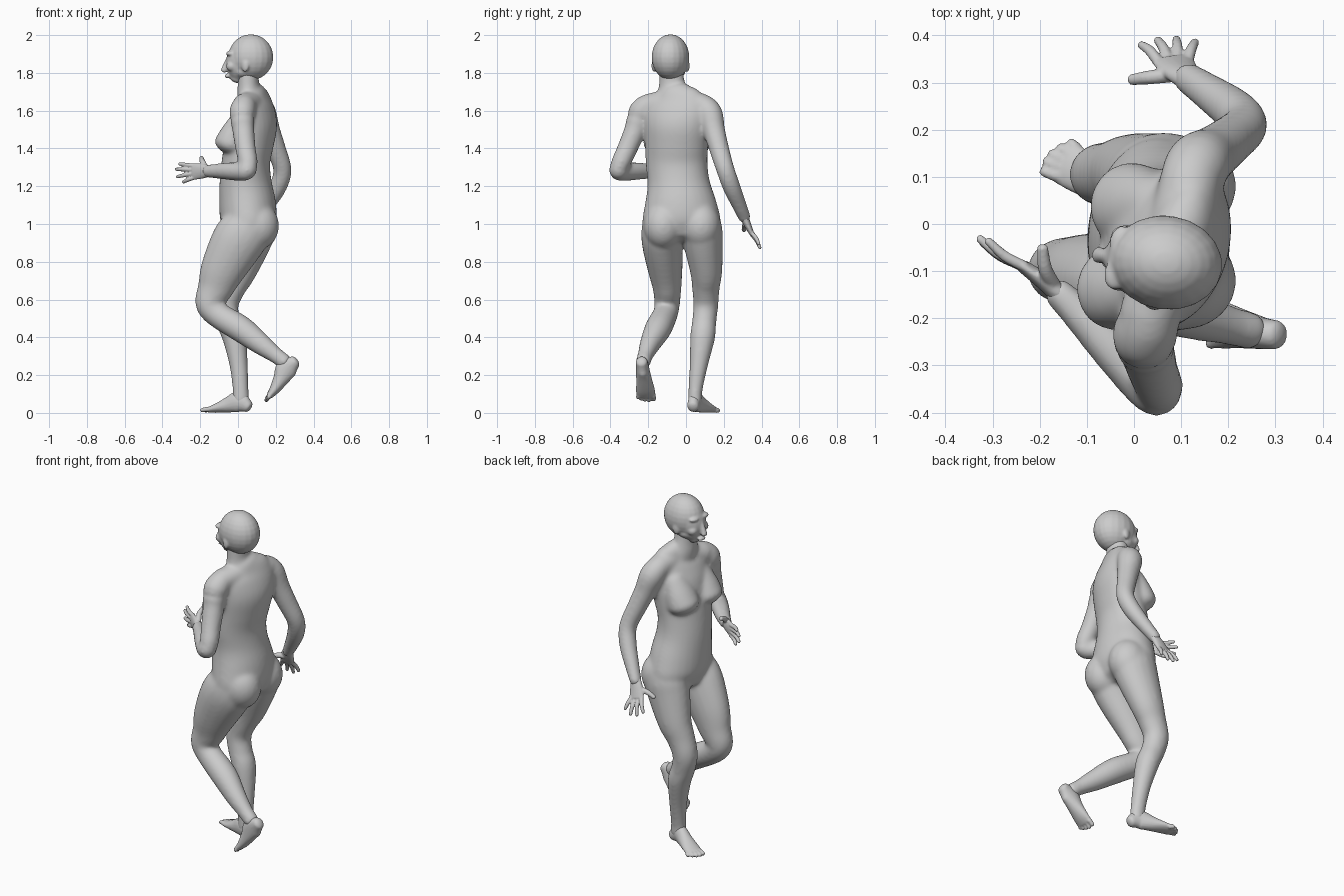
import bpy, bmesh
from math import sin, cos, pi, radians
from mathutils import Vector, Matrix


def spline(rows, steps=4):
    """Catmull-Rom interpolation through rows of equal length."""
    out = []
    for i in range(len(rows) - 1):
        p0, p1, p2, p3 = rows[max(i - 1, 0)], rows[i], rows[i + 1], rows[min(i + 2, len(rows) - 1)]
        for k in range(steps):
            t = k / steps
            out.append([0.5 * (2 * b + (c - a) * t + (2 * a - 5 * b + 4 * c - d) * t * t
                               + (3 * b - a - 3 * c + d) * t ** 3)
                        for a, b, c, d in zip(p0, p1, p2, p3)])
    return out + [list(rows[-1])]


def tube(bm, rows, side=None, sides=18, dome=0.6, pad=0.0):
    """Round-ended loft. Row: x, y, z, half width, [half depth, [yaw of the width axis]].
    pad makes up for the shrinkage of thin parts when the skin is softened."""
    full = []
    for r in rows:
        r = list(r)
        if len(r) == 4:
            r.append(r[3])
        if len(r) == 5:
            r.append(0)
        r[3] += pad / r[3]
        r[4] += pad / r[4]
        full.append(r)
    st = spline(full)
    pts = [Vector(s[:3]) for s in st]
    rings = []
    n = len(st)
    for i, s in enumerate(st):
        t = (pts[min(i + 1, n - 1)] - pts[max(i - 1, 0)]).normalized()
        ref = Vector(side) if side else Vector((sin(radians(s[5])), cos(radians(s[5])), 0))
        u = (ref - t * ref.dot(t)).normalized()
        ext = min(s[3], s[4]) * dome
        caps = [(pts[i] + t * ext * sin(a) * (-1 if i == 0 else 1), u, t.cross(u),
                 s[3] * cos(a), s[4] * cos(a)) for a in (0.5, 1.0, 1.4)]
        if i == 0:
            rings += caps[::-1]
        rings.append((pts[i], u, t.cross(u), s[3], s[4]))
        if i == n - 1:
            rings += caps
    loops = [[bm.verts.new(c + u * a * cos(2 * pi * k / sides) + v * b * sin(2 * pi * k / sides))
              for k in range(sides)] for c, u, v, a, b in rings]
    for l0, l1 in zip(loops, loops[1:]):
        for k in range(sides):
            j = (k + 1) % sides
            bm.faces.new((l0[k], l0[j], l1[j], l1[k]))
    bm.faces.new(loops[0][::-1])
    bm.faces.new(loops[-1])


def blob(bm, c, r, yaw=0):
    m = Matrix.Translation(c) @ Matrix.Rotation(radians(-yaw), 4, 'Z') @ Matrix.Diagonal((*r, 1))
    bmesh.ops.create_uvsphere(bm, u_segments=20, v_segments=14, radius=1, matrix=m)


def finish(name, bm, voxel, smooth):
    """Fuse the overlapping pieces into one skin."""
    bmesh.ops.recalc_face_normals(bm, faces=bm.faces)
    me = bpy.data.meshes.new(name)
    bm.to_mesh(me)
    bm.free()
    ob = bpy.data.objects.new(name, me)
    bpy.context.collection.objects.link(ob)
    rm = ob.modifiers.new("fuse", 'REMESH')
    rm.mode = 'VOXEL'
    rm.voxel_size = voxel
    rm.use_smooth_shade = True
    sm = ob.modifiers.new("soften", 'SMOOTH')
    sm.factor = 0.5
    sm.iterations = smooth


def digits(bm, bases, tips, r, bend):
    """Fingers or toes between matching base and tip points, bowed by bend."""
    for b, t in zip(bases, tips):
        b, t = Vector(b), Vector(t)
        m = (b + t) / 2 + Vector(bend)
        tube(bm, [(*b, r), (*m, r * 0.95), (*t, r * 0.75)], side=(0.3, 0.2, 0.9), sides=10)


PAD = 0.00022
# torso
bm = bmesh.new()
tube(bm, [(.055, -.022, .98, .205, .135, 0), (.055, -.025, 1.03, .207, .15, 0),
          (.05, -.03, 1.11, .19, .15, 3), (.04, -.04, 1.22, .165, .138, 6),
          (.042, -.05, 1.33, .165, .127, 10), (.06, -.05, 1.43, .17, .127, 14),
          (.08, -.05, 1.53, .177, .122, 18), (.087, -.052, 1.61, .177, .097, 19),
          (.087, -.055, 1.66, .15, .072, 19), (.08, -.065, 1.70, .095, .06, 15)], sides=28)
# shoulder girdle and neck
tube(bm, [(.03, -.20, 1.625, .062), (.085, -.055, 1.645, .065), (.12, .09, 1.625, .062)], side=(0, 0, 1), pad=PAD)
tube(bm, [(.055, -.078, 1.81, .06, .055, 8), (.055, -.075, 1.75, .066, .052, 8),
          (.06, -.07, 1.69, .078, .062, 12), (.08, -.06, 1.62, .1, .07, 18)], pad=PAD)
# breasts and buttocks
for x, y in ((-.04, -.135), (-.012, .04)):
    tube(bm, [(x + .06, y, 1.56, .06, .05, 19), (x + .022, y, 1.48, .084, .07, 19),
              (x, y, 1.42, .09, .085, 19)], pad=PAD)
for y in (-.12, .08):
    blob(bm, (.105, y, .99), (.113, .105, .125))
# upper and lower arms
tube(bm, [(.035, -.20, 1.63, .06), (.022, -.24, 1.585, .067), (.028, -.268, 1.5, .056),
          (.04, -.31, 1.4, .05), (.055, -.353, 1.305, .047), (.032, -.348, 1.278, .046),
          (-.05, -.26, 1.28, .042), (-.11, -.195, 1.28, .034), (-.165, -.142, 1.28, .027, .022)],
     side=(0, .3, 1), pad=PAD)
tube(bm, [(.115, .085, 1.63, .06), (.135, .125, 1.585, .066), (.163, .147, 1.5, .056),
          (.2, .175, 1.4, .049), (.235, .208, 1.29, .044), (.213, .24, 1.2, .043),
          (.155, .282, 1.1, .033), (.11, .312, 1.03, .026, .022)], pad=PAD)
# standing leg
tube(bm, [(.07, .065, 1.08, .09, .11), (.07, .082, .98, .107, .128), (.05, .09, .9, .102, .122),
          (.0, .107, .75, .083, .095),
          (-.04, .105, .66, .07, .077), (-.068, .105, .57, .063, .067), (-.05, .096, .48, .061, .062),
          (-.02, .088, .4, .063, .06), (.004, .067, .25, .044, .044), (.014, .05, .12, .031, .037),
          (.016, .048, .06, .031, .04)], pad=PAD)
# trailing leg
tube(bm, [(.065, -.115, 1.08, .09, .11), (.045, -.125, .98, .107, .135), (-.005, -.125, .9, .107, .14),
          (-.08, -.11, .76, .09, .118),
          (-.12, -.1, .66, .073, .094), (-.152, -.1, .58, .065, .072), (-.11, -.11, .522, .063, .066),
          (.015, -.148, .445, .068, .068), (.12, -.19, .365, .051, .054), (.2, -.215, .305, .036, .038),
          (.25, -.227, .267, .034, .036)], pad=PAD)
finish("body", bm, .008, 26)

# head with face, nose and ears
bm = bmesh.new()
blob(bm, (.068, -.082, 1.883), (.12, .1, .121), 8)
tube(bm, [(.045, -.078, 1.915, .078, .078, 8), (.018, -.076, 1.875, .08, .078, 8),
          (.008, -.075, 1.825, .072, .072, 8), (-.001, -.073, 1.79, .055, .054, 8),
          (-.008, -.072, 1.768, .035, .037, 8)])
blob(bm, (.03, -.076, 1.81), (.07, .074, .045), 8)
tube(bm, [(-.045, -.07, 1.885, .013), (-.062, -.068, 1.85, .014), (-.075, -.066, 1.812, .019, .017)], sides=10)
blob(bm, (-.055, -.069, 1.783), (.016, .027, .012), 8)
for s in (-1, 1):
    blob(bm, (-.033 + .006 * s, -.072 + .034 * s, 1.902), (.025, .035, .014), 8)
    blob(bm, (-.027 + .006 * s, -.072 + .04 * s, 1.835), (.03, .03, .028), 8)
    blob(bm, (.048 + .01 * s, -.081 + .088 * s, 1.838), (.021, .012, .034), 8 - 18 * s)
finish("head", bm, .005, 10)

# left hand, held forward with spread fingers
bm = bmesh.new()
tube(bm, [(-.145, -.16, 1.28, .027, .023), (-.18, -.13, 1.28, .038, .02),
          (-.235, -.09, 1.278, .045, .014)], side=(0, 0, 1))
digits(bm, [(-.232, -.09, 1.308), (-.24, -.087, 1.288), (-.237, -.088, 1.268), (-.228, -.092, 1.248)],
       [(-.31, -.035, 1.318), (-.328, -.03, 1.29), (-.322, -.038, 1.25), (-.29, -.052, 1.222)],
       .012, (-.004, -.005, 0))
digits(bm, [(-.17, -.13, 1.297)], [(-.194, -.05, 1.35)], .016, (-.006, -.006, .006))
finish("left_hand", bm, .004, 3)

# right hand, hanging with spread fingers
bm = bmesh.new()
tube(bm, [(.12, .303, 1.05, .027, .023), (.1, .322, 1.005, .038, .02),
          (.083, .345, .955, .045, .014)], side=(1, 0, 0))
digits(bm, [(.052, .343, .958), (.073, .347, .948), (.094, .347, .947), (.114, .345, .955)],
       [(.015, .38, .90), (.05, .39, .877), (.09, .392, .872), (.13, .386, .893)],
       .012, (0, .006, 0))
digits(bm, [(.08, .316, .998)], [(-.005, .306, .967)], .016, (-.004, 0, .006))
finish("right_hand", bm, .004, 3)

# right foot, flat on the ground
bm = bmesh.new()
tube(bm, [(.053, .037, .034, .031, .033, 22), (.005, .05, .058, .035, .056, 22), (-.05, .078, .043, .04, .042, 22),
          (-.105, .107, .027, .047, .026, 22), (-.145, .128, .017, .047, .017, 22)])
digits(bm, [(-.145, .096, .017), (-.148, .115, .016), (-.145, .13, .015), (-.135, .145, .014), (-.12, .157, .013)],
       [(-.194, .112, .014), (-.188, .133, .012), (-.176, .15, .011), (-.158, .163, .011), (-.135, .173, .01)],
       .014, (0, 0, .003))
finish("right_foot", bm, .005, 3)

# left foot, lifted behind
bm = bmesh.new()
tube(bm, [(.3, -.235, .27, .031, .034), (.258, -.23, .235, .035, .058), (.225, -.222, .175, .042, .041),
          (.192, -.215, .122, .05, .027), (.168, -.212, .092, .052, .018)])
digits(bm, [(.17, y, .092) for y in (-.174, -.194, -.212, -.23, -.247)],
       [(.148, -.17, .068), (.148, -.196, .064), (.15, -.218, .067), (.155, -.238, .072), (.161, -.256, .08)],
       .014, (.0, 0, .003))
finish("left_foot", bm, .005, 3)
